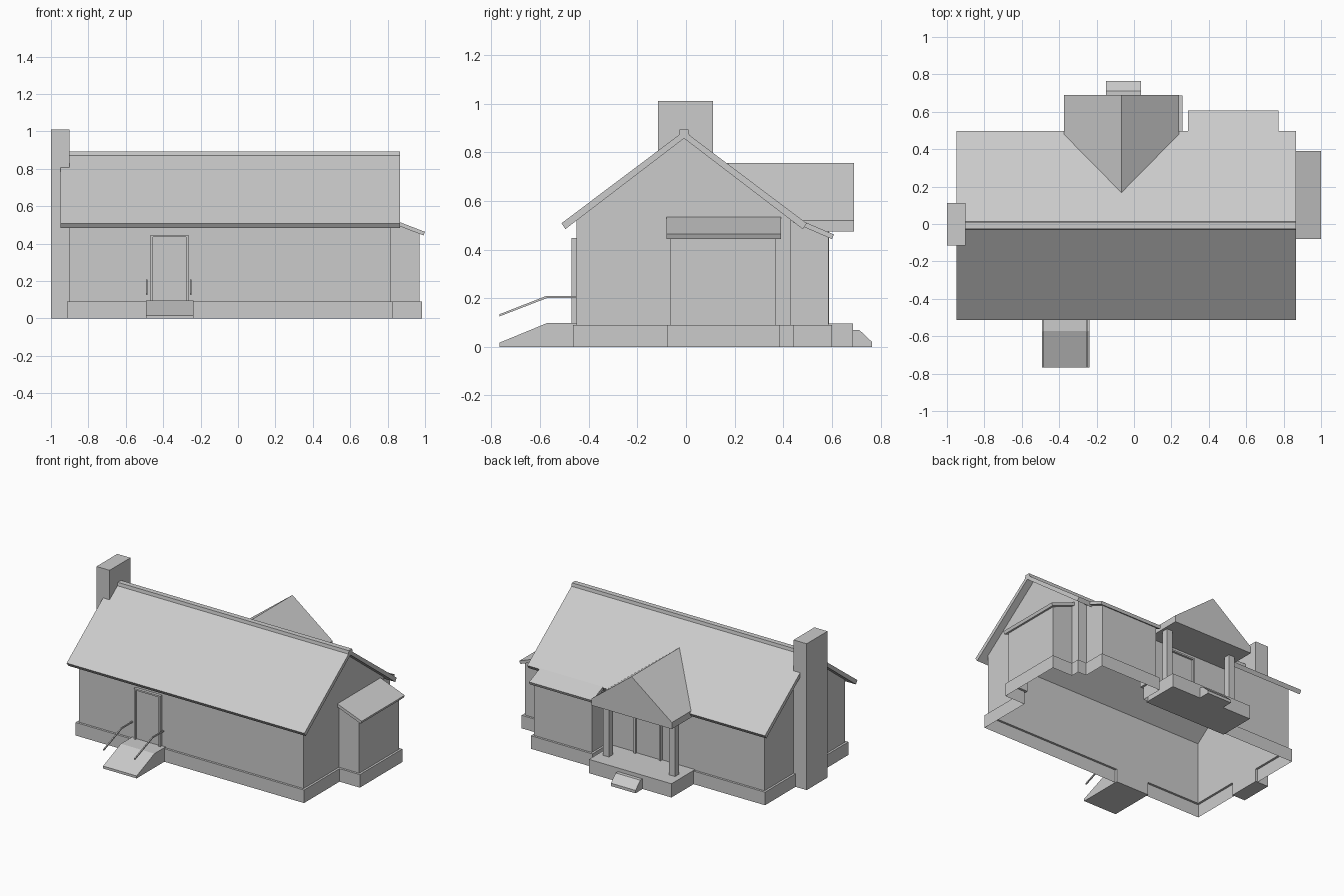
import bpy, bmesh
from mathutils import Vector

if "Cube" in bpy.data.objects:
    bpy.data.objects.remove(bpy.data.objects["Cube"])


def mesh(name, verts, faces):
    bm = bmesh.new()
    vs = [bm.verts.new(v) for v in verts]
    for f in faces:
        bm.faces.new([vs[i] for i in f])
    bmesh.ops.remove_doubles(bm, verts=bm.verts[:], dist=1e-5)
    bmesh.ops.recalc_face_normals(bm, faces=bm.faces[:])
    me = bpy.data.meshes.new(name)
    bm.to_mesh(me)
    bm.free()
    ob = bpy.data.objects.new(name, me)
    bpy.context.collection.objects.link(ob)
    return ob


def prism(name, profile, axis, lo, hi):
    """Extrude a closed profile along x (profile y,z) or y (profile x,z)."""
    put = (lambda a, b, t: (t, a, b)) if axis == 'x' else (lambda a, b, t: (a, t, b))
    n = len(profile)
    verts = [put(a, b, t) for t in (lo, hi) for a, b in profile]
    faces = [tuple(range(n)), tuple(range(n, 2 * n))]
    faces += [(i, (i + 1) % n, n + (i + 1) % n, n + i) for i in range(n)]
    return mesh(name, verts, faces)


def box(name, x0, x1, y0, y1, z0, z1):
    return prism(name, [(y0, z0), (y1, z0), (y1, z1), (y0, z1)], 'x', x0, x1)


def offset(poly, d):
    """Push an axis-aligned counter-clockwise outline outwards."""
    out = []
    for i, p in enumerate(poly):
        a = (Vector(p) - Vector(poly[i - 1])).normalized()
        b = (Vector(poly[(i + 1) % len(poly)]) - Vector(p)).normalized()
        out.append((p[0] + d * (a.y + b.y), p[1] - d * (a.x + b.x)))
    return out


# house outline: main block, side bay (right), rear bay
outline = [(-.90, -.45), (.815, -.45), (.815, -.063), (.97, -.063), (.97, .37), (.815, .37),
           (.815, .43), (.75, .43), (.75, .585), (.31, .585), (.31, .43), (-.90, .43)]
n = len(outline)
YC = -.008


def wall_top(x, y):
    return .46 if x > .9 or y > .5 else .522


# walls as an open shell, with gable triangles
verts = [(x, y, .09) for x, y in outline] + [(x, y, wall_top(x, y)) for x, y in outline]
faces = [(i, (i + 1) % n, n + (i + 1) % n, n + i) for i in range(n)]
mesh("walls", verts, faces)
for name, x in (("left_gable", -.90), ("right_gable", .815)):
    mesh(name, [(x, -.45, .522), (x, .43, .522), (x, YC, .86)], [(0, 1, 2)])

# foundation: outer skirt with a ledge, open below
outer = offset(outline, .015)
verts = [(x, y, z) for o, z in ((outer, 0), (outer, .09), (outline, .09)) for x, y in o]
faces = [(k * n + i, k * n + (i + 1) % n, (k + 1) * n + (i + 1) % n, (k + 1) * n + i)
         for k in range(2) for i in range(n)]
mesh("foundation", verts, faces)

# main roof and ridge cap
prism("main_roof", [(YC - .504, .508), (YC, .887), (YC + .504, .508),
                    (YC + .488, .484), (YC, .857), (YC - .488, .484)], 'x', -.95, .865)
prism("ridge_cap", [(YC - .022, .868), (YC - .018, .893), (YC + .018, .893),
                    (YC + .022, .868), (YC, .884)], 'x', -.95, .865)
box("chimney", -1, -.90, -.115, .112, 0, 1.01)

# shed roofs over the two bays
prism("side_bay_roof", [(.815, .534), (1.0, .463), (.992, .444), (.815, .512)], 'y', -.08, .39)
prism("rear_bay_roof", [(.44, .534), (.608, .462), (.600, .443), (.44, .512)], 'x', .29, .772)

# porch gable roof, running back into the main roof
L, M, R = -.375, -.067, .24
verts = [(L, .69, .475), (L, .69, .52), (M, .69, .755), (R, .69, .52), (R, .69, .475),
         (L, .43, .475), (L, .478, .52), (M, .168, .755), (R, .478, .52), (R, .43, .475)]
mesh("porch_roof", verts, [(0, 1, 2, 3, 4), (0, 5, 6, 1), (1, 6, 7, 2), (2, 7, 8, 3),
                           (3, 8, 9, 4), (4, 9, 5, 0)])
box("porch_floor", -.37, .26, .43, .687, 0, .095)
for i, x in enumerate((-.305, .20)):
    box(f"porch_column_{i}", x - .022, x + .022, .542, .587, .095, .48)
prism("porch_step", [(.687, 0), (.765, 0), (.765, .02), (.712, .07), (.687, .07)], 'x', -.15, .038)

# front ramp with handrails
prism("front_ramp", [(-.45, 0), (-.767, 0), (-.767, .017), (-.573, .097), (-.45, .097)],
      'x', -.493, -.237)
for i, x in enumerate((-.489, -.252)):
    prism(f"handrail_{i}", [(-.767, .125), (-.573, .2), (-.455, .2), (-.455, .209),
                            (-.575, .209), (-.767, .134)], 'x', x - .004, x + .004)


def door(name, x0, x1, wall_y, out):
    """Framed door; out is -1 on the front wall, +1 on the back wall."""
    t = .013
    prism(name + "_frame", [(x0, .095), (x0, .447), (x1, .447), (x1, .095), (x1 - t, .095),
                            (x1 - t, .436), (x0 + t, .436), (x0 + t, .095)],
          'y', wall_y, wall_y + out * .02)
    box(name + "_panel", x0 + t, x1 - t, *sorted((wall_y, wall_y + out * .006)), .095, .436)


door("front_door", -.467, -.265, -.45, -1)
door("back_door", -.12, .085, .43, 1)
